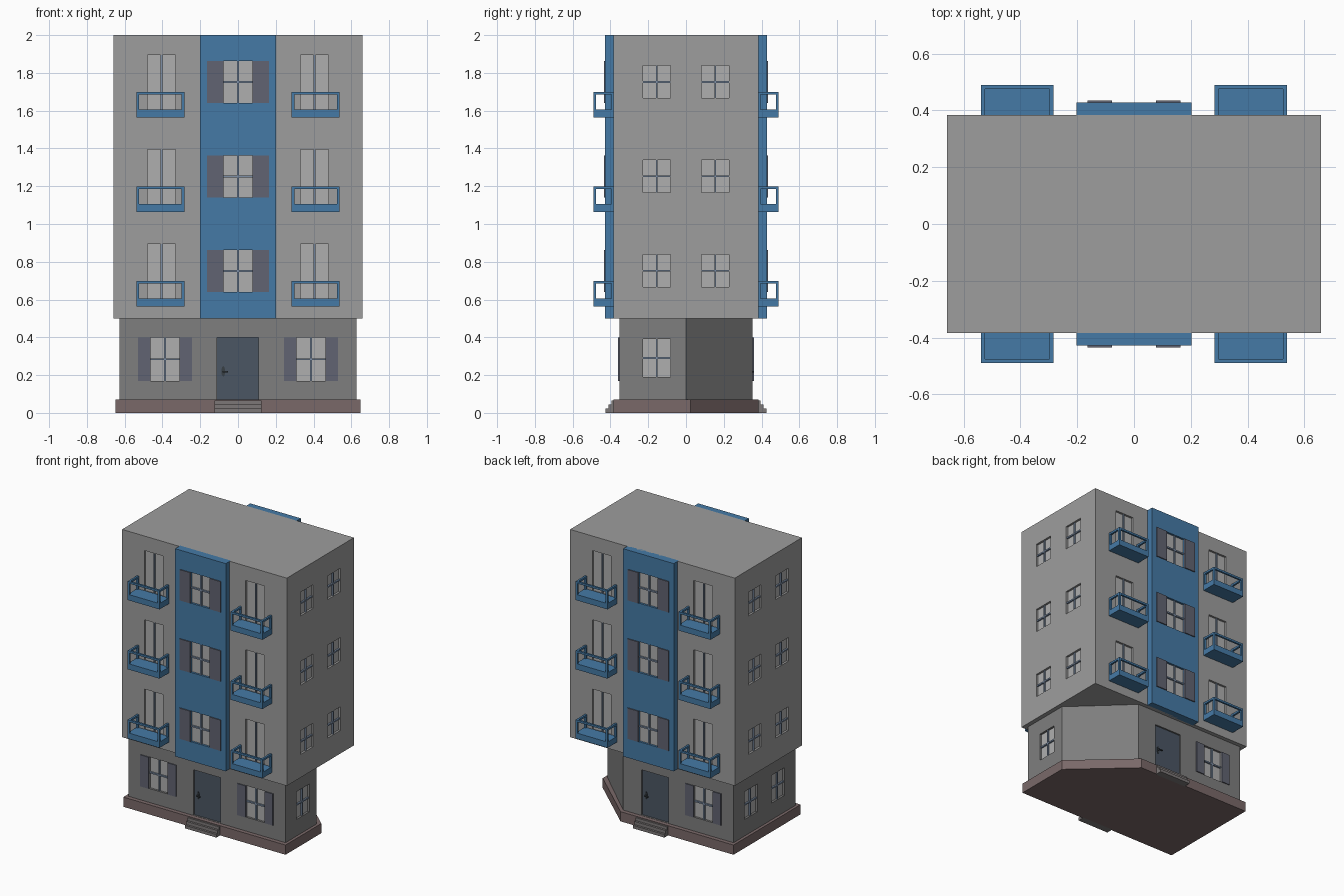
import bpy, bmesh
from math import pi
from mathutils import Matrix, Vector

if "Cube" in bpy.data.objects:
    bpy.data.objects.remove(bpy.data.objects["Cube"])

parts = {}


def mesh(name):
    return parts.setdefault(name, bmesh.new())


def turn(rot):
    return Matrix.Rotation(rot * pi / 2, 4, 'Z')


def box(name, x, y, z, rot=0):
    """Box from three ranges, turned by quarter turns about z."""
    c = Vector(((x[0] + x[1]) / 2, (y[0] + y[1]) / 2, (z[0] + z[1]) / 2))
    s = Matrix.Diagonal((x[1] - x[0], y[1] - y[0], z[1] - z[0], 1))
    bmesh.ops.create_cube(mesh(name), size=1, matrix=turn(rot) @ Matrix.Translation(c) @ s)


def prism(name, outline, z0, z1):
    """Extrude an outline (counter-clockwise) from z0 to z1."""
    bm = mesh(name)
    f = bm.faces.new([bm.verts.new((x, y, z0)) for x, y in outline])
    top = bmesh.ops.extrude_face_region(bm, geom=[f])["geom"]
    bmesh.ops.translate(bm, vec=(0, 0, z1 - z0), verts=[v for v in top if isinstance(v, bmesh.types.BMVert)])
    bmesh.ops.recalc_face_normals(bm, faces=bm.faces)


def window(cutter, u, z0, z1, w, d, rot, crossbar=True):
    """Recessed opening with a pane and glazing bars, on the wall at distance d."""
    x = (u - w / 2, u + w / 2)
    box(cutter, x, (-d - 0.05, -d + 0.02), (z0, z1), rot)
    box("window_panes", x, (-d + 0.015, -d + 0.022), (z0, z1), rot)
    bar = (-d + 0.004, -d + 0.017)
    box("glazing_bars", (u - 0.005, u + 0.005), bar, (z0, z1), rot)
    if crossbar:
        m = (z0 + z1) / 2
        box("glazing_bars", x, bar, (m - 0.005, m + 0.005), rot)


def shutters(u, z0, z1, w, sw, d, rot):
    for s in (-1, 1):
        a, b = u + s * w / 2, u + s * (w / 2 + sw)
        box("shutters", (min(a, b), max(a, b)), (-d - 0.007, -d + 0.005), (z0, z1), rot)


def balcony(u, z, rot):
    x0, x1, y0, y1, t = u - 0.127, u + 0.127, -0.49, -0.38, 0.014
    n = "balconies"
    box(n, (x0, x1), (y0, y1), (z, z + 0.042), rot)
    # top rails on three sides
    rail = (z + 0.122, z + 0.136)
    box(n, (x0, x1), (y0, y0 + t), rail, rot)
    for a in (x0, x1 - t):
        box(n, (a, a + t), (y0 + t, y1), rail, rot)
        for b in (y0, y1 - t):
            box(n, (a, a + t), (b, b + t), (z + 0.042, z + 0.122), rot)


# main volumes
box("upper_floors", (-0.658, 0.658), (-0.383, 0.383), (0.5, 2.0))
prism("ground_floor", [(-0.627, -0.353), (0.627, -0.353), (0.627, 0),
                       (0.255, 0.353), (-0.627, 0.353)], 0.06, 0.505)
prism("plinth", [(-0.648, -0.383), (0.648, -0.383), (0.648, 0.025),
                 (0.255, 0.383), (-0.648, 0.383)], 0, 0.07)

# front and back facades are the same, turned half round
for rot in (0, 2):
    box("facade_strips", (-0.202, 0.202), (-0.428, -0.37), (0.5, 2.0), rot)
    for k in range(3):
        z = 0.5 + 0.5 * k
        window("strip_cutter", 0, z + 0.14, z + 0.362, 0.155, 0.428, rot)
        shutters(0, z + 0.14, z + 0.362, 0.155, 0.087, 0.428, rot)
        for u in (-0.405, 0.405):
            window("upper_cutter", u, z + 0.1, z + 0.395, 0.15, 0.383, rot, False)
            balcony(u + (-0.006 if u < 0 else 0.006), z + 0.063, rot)
    # ground floor: the cut-off back corner has no window
    for u in ((-0.387, 0.387) if rot == 0 else (0.387,)):
        window("ground_cutter", u, 0.17, 0.398, 0.153, 0.353, rot)
        shutters(u, 0.17, 0.398, 0.153, 0.066, 0.353, rot)
    # doors set back in their openings
    box("ground_cutter", (-0.11, 0.108), (-0.4, -0.335), (0.072, 0.4), rot)
    box("doors", (-0.11, 0.108), (-0.342, -0.33), (0.072, 0.4), rot)
    # door handle: oval plate, stem and lever
    plate = Matrix.Translation((-0.078, -0.343, 0.22)) @ Matrix.Diagonal((0.5, 1, 1.4, 1)) \
        @ Matrix.Rotation(pi / 2, 4, 'X')
    bmesh.ops.create_cone(mesh("door_handles"), cap_ends=True, segments=12, radius1=0.02,
                          radius2=0.02, depth=0.006, matrix=turn(rot) @ plate)
    box("door_handles", (-0.082, -0.074), (-0.356, -0.344), (0.215, 0.223), rot)
    box("door_handles", (-0.082, -0.052), (-0.36, -0.354), (0.215, 0.223), rot)
    # entrance steps
    for y, z0, z1 in ((0.425, 0, 0.022), (0.41, 0.022, 0.045), (0.395, 0.045, 0.066)):
        box("steps", (-0.125, 0.125), (-y, -0.375), (z0, z1), rot)

# side windows
for rot in (1, 3):
    for u in (-0.155, 0.155):
        for k in range(3):
            z = 0.5 + 0.5 * k
            window("upper_cutter", u, z + 0.167, z + 0.338, 0.146, 0.658, rot)
        if rot == 3 or u < 0:
            window("ground_cutter", u, 0.19, 0.39, 0.146, 0.627, rot)

colors = {
    "upper_floors": (0.34, 0.34, 0.34), "ground_floor": (0.21, 0.21, 0.21),
    "plinth": (0.195, 0.141, 0.141),
    "facade_strips": (0.06, 0.195, 0.38), "balconies": (0.06, 0.195, 0.38),
    "window_panes": (0.43, 0.43, 0.43), "glazing_bars": (0.21, 0.28, 0.39),
    "shutters": (0.119, 0.127, 0.168), "doors": (0.07, 0.093, 0.127),
    "door_handles": (0.04, 0.05, 0.06), "steps": (0.2, 0.185, 0.185),
}
objs = {}
for name, bm in parts.items():
    me = bpy.data.meshes.new(name)
    bm.to_mesh(me)
    bm.free()
    ob = objs[name] = bpy.data.objects.new(name, me)
    bpy.context.collection.objects.link(ob)
    if name in colors:
        mat = bpy.data.materials.new(name)
        mat.diffuse_color = (*colors[name], 1)
        mat.use_nodes = True
        mat.node_tree.nodes["Principled BSDF"].inputs["Base Color"].default_value = mat.diffuse_color
        me.materials.append(mat)

# cut the window and door openings, then drop the cutters
for wall, cutter in (("upper_floors", "upper_cutter"), ("ground_floor", "ground_cutter"),
                     ("facade_strips", "strip_cutter")):
    mod = objs[wall].modifiers.new("openings", 'BOOLEAN')
    mod.object = objs[cutter]
    mod.operation = 'DIFFERENCE'
    mod.solver = 'EXACT'
    objs[cutter].hide_render = True
    bpy.context.view_layer.objects.active = objs[wall]
    bpy.ops.object.modifier_apply(modifier=mod.name)
    bpy.data.objects.remove(objs[cutter])
